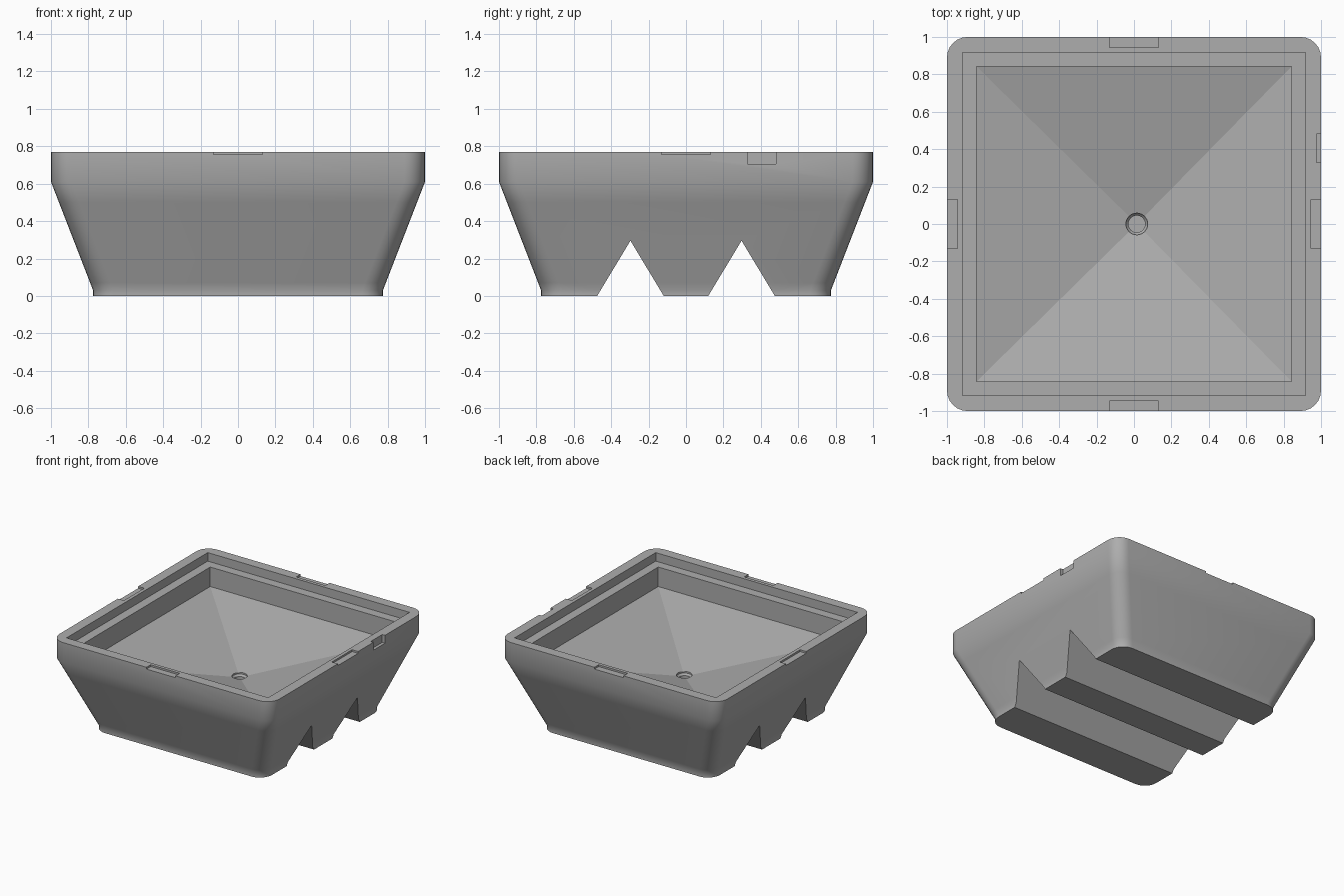
import bpy, bmesh, math

if "Cube" in bpy.data.objects:
    bpy.data.objects.remove(bpy.data.objects["Cube"], do_unlink=True)

stone = bpy.data.materials.new("concrete grey")
stone.use_nodes = True
GREY = (0.42, 0.42, 0.42, 1)
stone.diffuse_color = GREY
stone.node_tree.nodes["Principled BSDF"].inputs["Base Color"].default_value = GREY


def loft(name, rings):
    """Skin a closed solid through rings of equal point count."""
    bm = bmesh.new()
    loops = [[bm.verts.new(p) for p in ring] for ring in rings]
    n = len(loops[0])
    for a, b in zip(loops, loops[1:]):
        for i in range(n):
            j = (i + 1) % n
            bm.faces.new((a[i], a[j], b[j], b[i]))
    bm.faces.new(loops[0][::-1])
    bm.faces.new(loops[-1])
    bmesh.ops.recalc_face_normals(bm, faces=bm.faces)
    mesh = bpy.data.meshes.new(name)
    bm.to_mesh(mesh)
    bm.free()
    mesh.materials.append(stone)
    obj = bpy.data.objects.new(name, mesh)
    bpy.context.collection.objects.link(obj)
    return obj


def rounded_square(half, z, radius=0.11, steps=6):
    pts = []
    for k, (sx, sy) in enumerate([(1, 1), (-1, 1), (-1, -1), (1, -1)]):
        for i in range(steps + 1):
            a = math.pi / 2 * (k + i / steps)
            pts.append((sx * (half - radius) + radius * math.cos(a),
                        sy * (half - radius) + radius * math.sin(a), z))
    return pts


def rect(x0, x1, y0, y1, z):
    return [(x0, y0, z), (x1, y0, z), (x1, y1, z), (x0, y1, z)]


def square(half, z, cx=0):
    return rect(cx - half, cx + half, -half, half, z)


def circle(radius, z, cx, sides=32):
    return [(cx + radius * math.cos(math.tau * i / sides),
             radius * math.sin(math.tau * i / sides), z) for i in range(sides)]


def box(name, x0, x1, y0, y1, z0, z1):
    return loft(name, [rect(x0, x1, y0, y1, z0), rect(x0, x1, y0, y1, z1)])


# Tapered outer body with a short foot lip and upright rim band
TOP = 0.77
SHOULDER = 0.61
FOOT = 0.03


def slope(z):
    return 0.775 + 0.225 * (z - FOOT) / (SHOULDER - FOOT)


body = loft("basin_body", [
    rounded_square(0.775, 0), rounded_square(0.775, FOOT),
    rounded_square(slope(0.07), 0.07), rounded_square(slope(0.5), 0.5),
    rounded_square(1, SHOULDER), rounded_square(1, TOP)])

# Stepped cavity with a pyramid floor falling to the drain
DRAIN_X = 0.015
cutters = [
    loft("cavity_cutter", [
        square(0.002, 0.345, DRAIN_X), square(0.842, 0.54), square(0.842, 0.70),
        square(0.917, 0.70), square(0.917, 0.9)]),
    loft("drain_cutter", [
        circle(0.045, 0.26, DRAIN_X), circle(0.045, 0.33, DRAIN_X),
        circle(0.058, 0.345, DRAIN_X), circle(0.058, 0.45, DRAIN_X)])]

# Two V grooves running across the underside
for side in (-1, 1):
    y = 0.297 * side
    half = 0.178
    profile = [(y - half * 1.2, -0.059), (y + half * 1.2, -0.059), (y, 0.295)]
    cutters.append(loft("groove_cutter", [[(x, py, pz) for py, pz in profile]
                                          for x in (-1.2, 1.2)]))

# Shallow rim notches on all four sides, plus one deeper side notch
for s in (-1, 1):
    lo, hi = sorted((0.945 * s, 1.1 * s))
    cutters.append(box("rim_notch_cutter", lo, hi, -0.132, 0.132, 0.755, 0.9))
    cutters.append(box("rim_notch_cutter", -0.132, 0.132, lo, hi, 0.755, 0.9))
cutters.append(box("side_notch_cutter", 0.975, 1.1, 0.33, 0.48, 0.705, 0.9))

# Cut everything out of the body, then drop the cutters
bpy.context.view_layer.objects.active = body
for cutter in cutters:
    cutter.hide_render = True
    mod = body.modifiers.new("cut", "BOOLEAN")
    mod.operation = "DIFFERENCE"
    mod.solver = "EXACT"
    mod.object = cutter
    bpy.ops.object.modifier_apply(modifier=mod.name)
    bpy.data.objects.remove(cutter, do_unlink=True)

# Smooth outer walls, flat basin floor and rim
bpy.ops.object.select_all(action="DESELECT")
body.select_set(True)
bpy.ops.object.shade_smooth_by_angle(angle=math.radians(30))
for face in body.data.polygons:
    if face.normal.z > 0.05:
        face.use_smooth = False
